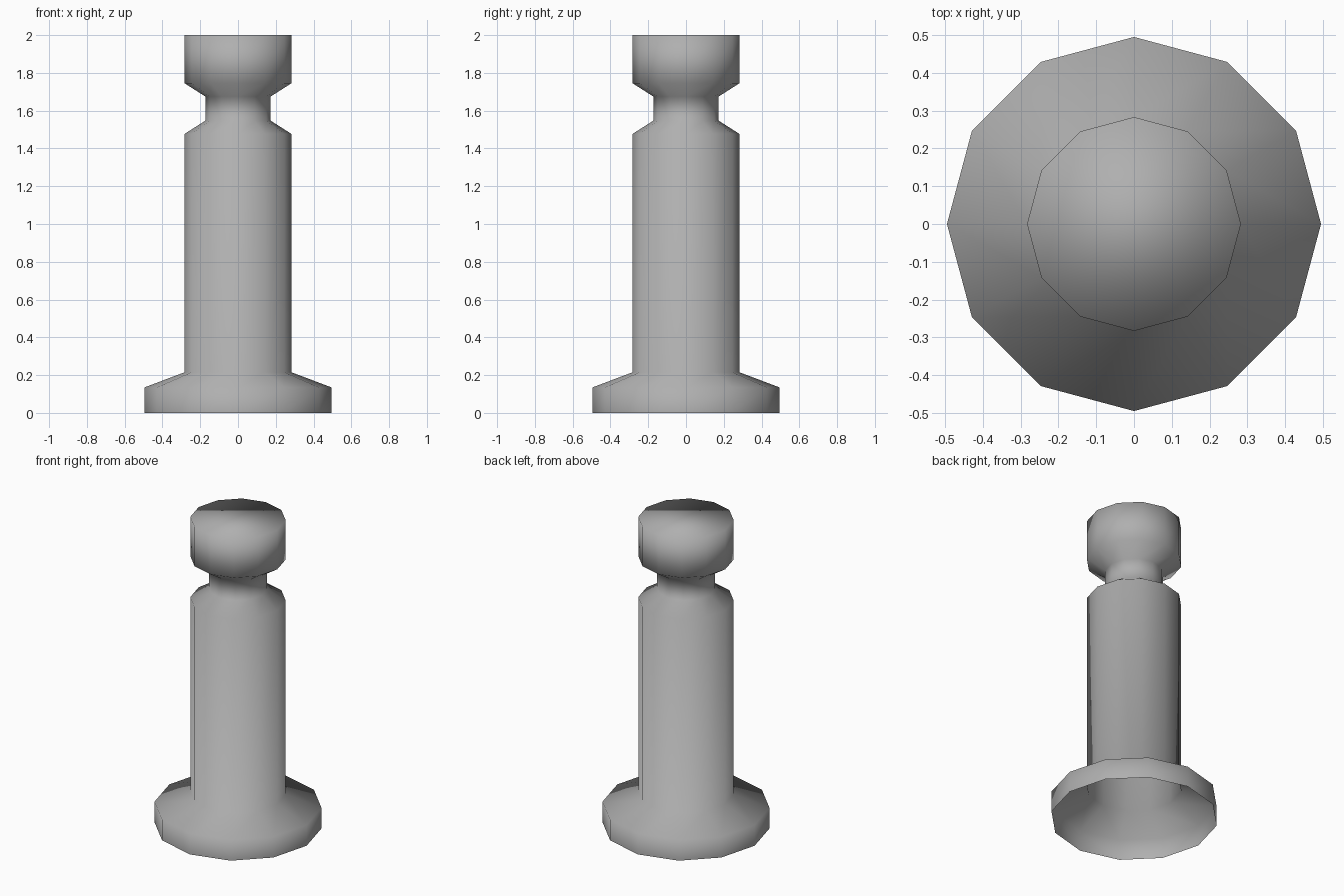
import bpy, bmesh
from math import cos, sin, pi

if "Cube" in bpy.data.objects:
    bpy.data.objects.remove(bpy.data.objects["Cube"])

SIDES = 12
# Outline as (radius, height), from the ground up
PROFILE = [(0.495, 0), (0.495, 0.135), (0.283, 0.215), (0.283, 1.477),
           (0.173, 1.547), (0.173, 1.675), (0.283, 1.745), (0.283, 2.0)]

bm = bmesh.new()
rings = [[bm.verts.new((r * cos(2 * pi * i / SIDES), r * sin(2 * pi * i / SIDES), z))
          for i in range(SIDES)] for r, z in PROFILE]

# Side walls: flared foot, shaft, neck and head
for low, high in zip(rings, rings[1:]):
    for i in range(SIDES):
        j = (i + 1) % SIDES
        bm.faces.new((low[i], low[j], high[j], high[i]))

# Flat top; the underside stays open
bm.faces.new(rings[-1])
for f in bm.faces:
    f.smooth = True

mesh = bpy.data.meshes.new("bollard_post")
bm.to_mesh(mesh)
bm.free()

# Dark grey paint
paint = bpy.data.materials.new("dark_grey")
paint.diffuse_color = (0.43, 0.43, 0.43, 1)
paint.use_nodes = True
paint.node_tree.nodes["Principled BSDF"].inputs["Base Color"].default_value = paint.diffuse_color
mesh.materials.append(paint)

post = bpy.data.objects.new("bollard_post", mesh)
bpy.context.collection.objects.link(post)
